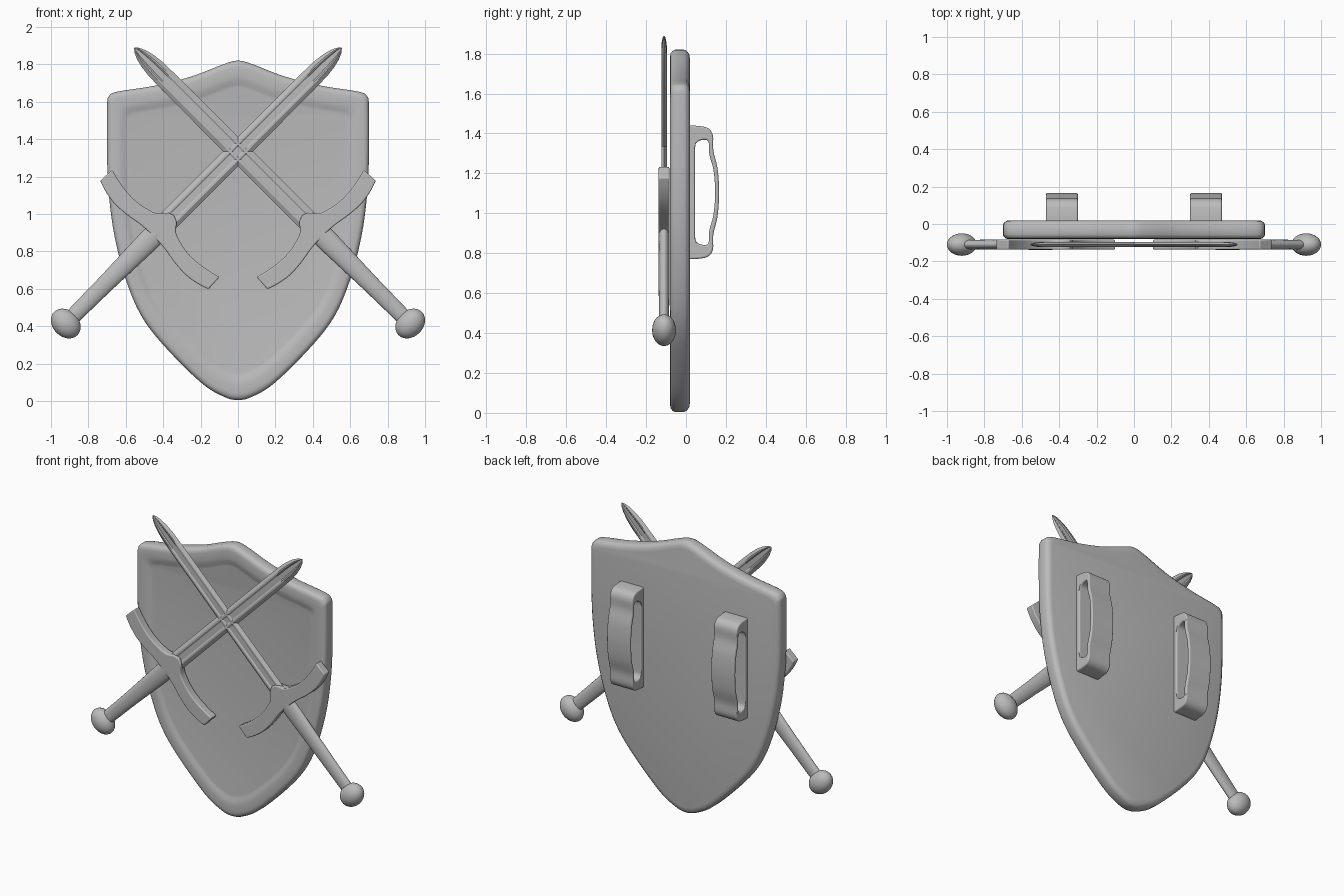
import bpy, bmesh, math

cube = bpy.data.objects.get("Cube")
if cube:
    bpy.data.objects.remove(cube, do_unlink=True)

steel = bpy.data.materials.new("plain grey")
steel.use_nodes = True
GREY = (0.5, 0.5, 0.5, 1)
steel.diffuse_color = GREY
steel.node_tree.nodes["Principled BSDF"].inputs["Base Color"].default_value = GREY


def curve_through(pts, steps=4, closed=True):
    """Smooth line through the points (Catmull-Rom)."""
    n, out = len(pts), []
    for i in range(n if closed else n - 1):
        if closed:
            q = [pts[(i + k) % n] for k in (-1, 0, 1, 2)]
        else:
            q = [pts[min(max(i + k, 0), n - 1)] for k in (-1, 0, 1, 2)]
        for j in range(steps):
            u = j / steps
            out.append(tuple(
                0.5 * (2 * b + (c - a) * u + (2 * a - 5 * b + 4 * c - d) * u * u
                       + (3 * b - a - 3 * c + d) * u ** 3)
                for a, b, c, d in zip(*q)))
    return out if closed else out + [pts[-1]]


def loft(rings, cap=True):
    """Skin closed rings of 3D points."""
    bm = bmesh.new()
    loops = [[bm.verts.new(p) for p in r] for r in rings]
    for a, b in zip(loops, loops[1:]):
        for i in range(len(a)):
            j = (i + 1) % len(a)
            bm.faces.new((a[i], a[j], b[j], b[i]))
    if cap:
        bm.faces.new(loops[0])
        bm.faces.new(loops[-1])
    return bm


def finish(name, bm, place=None, bevel=0, angle=35):
    if place:
        for v in bm.verts:
            v.co = place(*v.co)
    bmesh.ops.recalc_face_normals(bm, faces=bm.faces)
    mesh = bpy.data.meshes.new(name)
    bm.to_mesh(mesh)
    bm.free()
    mesh.materials.append(steel)
    ob = bpy.data.objects.new(name, mesh)
    bpy.context.collection.objects.link(ob)
    if bevel:
        mod = ob.modifiers.new("soft edges", "BEVEL")
        mod.width, mod.segments, mod.limit_method = bevel, 3, "ANGLE"
        mod.angle_limit = math.radians(50)
    bpy.ops.object.select_all(action="DESELECT")
    ob.select_set(True)
    bpy.context.view_layer.objects.active = ob
    bpy.ops.object.shade_smooth_by_angle(angle=math.radians(angle))
    return ob


# Shield: outline lofted through rim, rounded edges and a shallow dished front
half = [(0, 1.82), (.08, 1.80), (.25, 1.735), (.45, 1.685), (.64, 1.655), (.69, 1.63),
        (.70, 1.57), (.70, 1.3), (.69, 1.1), (.66, .88), (.60, .65), (.52, .46),
        (.40, .30), (.20, .10), (.08, .025), (0, .005)]
outline = curve_through(half + [(-x, z) for x, z in half[-2:0:-1]])
MID = .92
profile = [(.95, .02), (.975, .016), (.993, .005), (1, -.01), (1, -.055), (.993, -.068),
           (.98, -.077), (.96, -.08), (.91, -.08), (.88, -.077), (.86, -.07), (.84, -.067)]
finish("shield", loft([[(x * s, y, MID + (z - MID) * s) for x, z in outline]
                       for s, y in profile]), angle=50)

# Arm straps on the back: closed loops, symmetric top to bottom
STRAP_MID, STRAP_HALF = 1.105, .085
outer_top = [(.01, .335), (.06, .333), (.11, .322), (.135, .285), (.137, .21), (.158, .12),
             (.166, 0)]
inner_top = [(.045, .20), (.05, .245), (.08, .262), (.112, .255), (.117, .19), (.138, .11),
             (.146, 0)]


def strap_line(top):
    return curve_through(top + [(y, -z) for y, z in top[-2::-1]], 4, False)


outer, inner = strap_line(outer_top), strap_line(inner_top)
for side, label in ((1, "left"), (-1, "right")):
    def section(line, x):
        return [(side * .385 + x, y, STRAP_MID + z) for y, z in line]
    a = STRAP_HALF
    rings = [section(outer, -a), section(outer, a), section(inner, a),
             section(inner, -a), section(outer, -a)]
    strap = loft(rings, cap=False)
    bmesh.ops.remove_doubles(strap, verts=strap.verts, dist=1e-5)
    finish(label + "_arm_strap", strap, bevel=.008)

# Crossed swords: built along their own axis (across, depth, along), then tilted
CROSS_Z, SWORD_Y, DIAG = 1.335, -.11, math.sqrt(.5)
guard_side = [(0, -.485), (.035, -.5), (.07, -.54), (.12, -.56), (.2, -.575), (.28, -.572),
              (.35, -.56), (.405, -.545)]
guard_back = [(.41, -.632), (.35, -.652), (.27, -.665), (.18, -.66), (.09, -.645), (0, -.64)]
blade_sections = [(-.6, .057), (0, .056), (.5, .055), (.62, .053), (.68, .046),
                  (.73, .034), (.765, .018), (.782, .003)]


def ellipse(w, d, s, n=24):
    return [(w * math.cos(2 * math.pi * i / n), d * math.sin(2 * math.pi * i / n), s)
            for i in range(n)]


def blade_ring(s, w):
    h = .014 * min(1, w / .045)
    right = [(w, 0), (.62 * w, h), (.45 * w, h), (.3 * w, .6 * h)]
    top = right + [(-x, y) for x, y in right[:0:-1]]
    return [(x, y, s) for x, y in top] + [(-x, -y, s) for x, y in top]


for side, label in ((1, "left"), (-1, "right")):
    def tilt(t, y, s):
        return (side * -(s + t) * DIAG, SWORD_Y + y, CROSS_Z + (s - t) * DIAG)

    finish(label + "_blade", loft([blade_ring(s, w) for s, w in blade_sections]), tilt, angle=20)

    # Guard: curved plate with a peak over the blade
    edge = curve_through(guard_side, 3, False) + curve_through(guard_back, 3, False)
    edge += [(-t, s) for t, s in edge[-2:0:-1]]
    finish(label + "_guard", loft([[(t, y, s) for t, s in edge] for y in (-.027, .027)]),
           tilt, bevel=.007)

    grip = [ellipse(w, d, s) for s, w, d in ((-1.27, .042, .025), (-1, .047, .027),
                                             (-.7, .058, .028), (-.62, .058, .028))]
    finish(label + "_grip", loft(grip), tilt)

    pommel = bmesh.new()
    bmesh.ops.create_uvsphere(pommel, u_segments=32, v_segments=16, radius=1)
    bmesh.ops.scale(pommel, vec=(.088, .06, .07), verts=pommel.verts)
    bmesh.ops.translate(pommel, vec=(0, 0, -1.302), verts=pommel.verts)
    finish(label + "_pommel", pommel, tilt)
